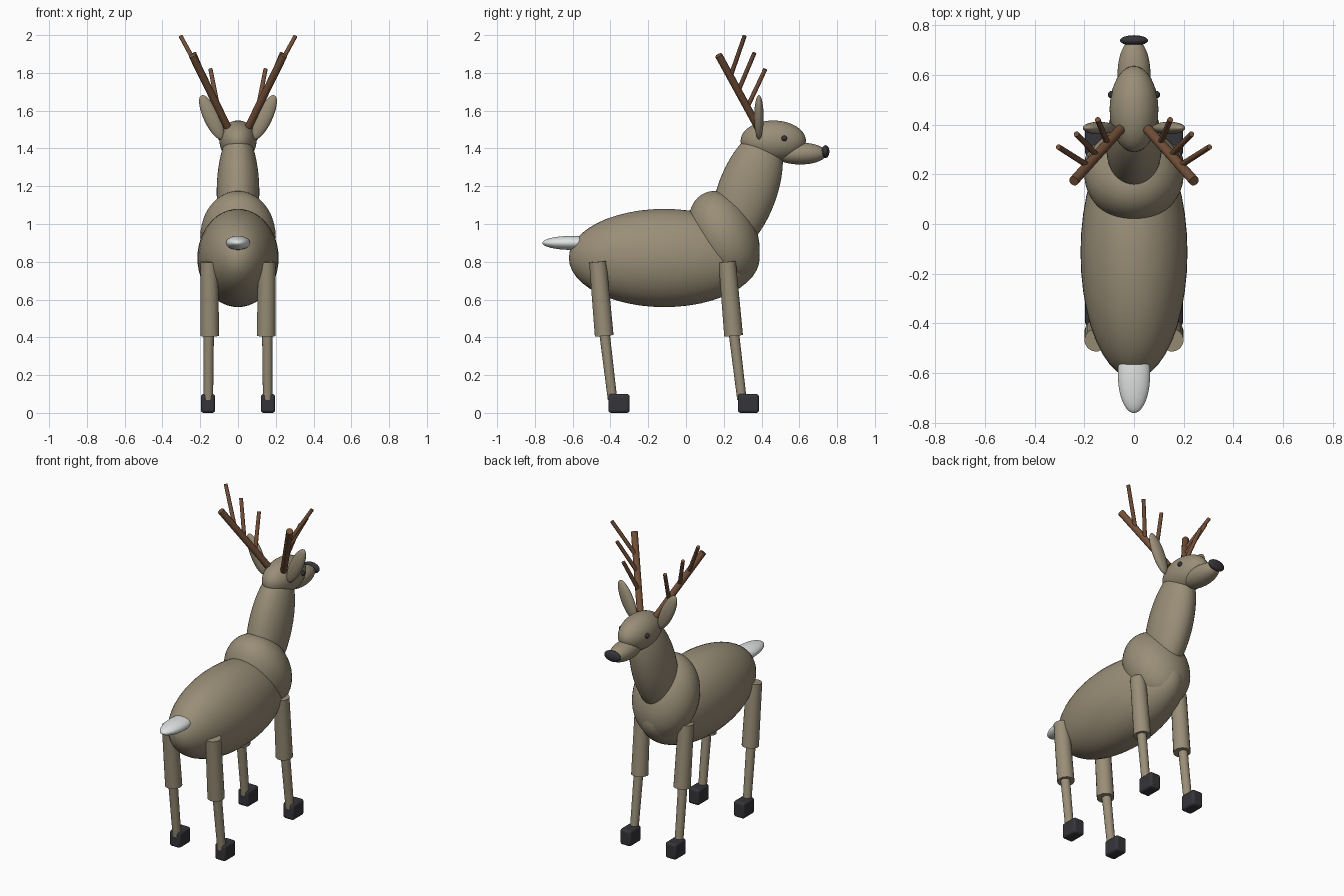
import bpy
from math import radians
from mathutils import Vector

cube = bpy.data.objects.get("Cube")
if cube:
    bpy.data.objects.remove(cube, do_unlink=True)


def material(name, rgb):
    mat = bpy.data.materials.new(name)
    mat.use_nodes = True
    colour = (*rgb, 1)
    mat.diffuse_color = colour
    mat.node_tree.nodes["Principled BSDF"].inputs["Base Color"].default_value = colour
    return mat


FUR = material("tan_fur", (0.32, 0.27, 0.185))
ANTLER = material("antler_brown", (0.17, 0.08, 0.04))
DARK = material("dark_horn", (0.035, 0.035, 0.042))
WHITE = material("tail_white", (0.75, 0.77, 0.76))


def finish(name, mat):
    obj = bpy.context.object
    obj.name = name
    obj.data.materials.append(mat)
    bpy.ops.object.shade_smooth_by_angle(angle=radians(40))
    return obj


def ellipsoid(name, mat, centre, radii, tilt=(0, 0, 0)):
    bpy.ops.mesh.primitive_uv_sphere_add(segments=40, ring_count=24, location=centre)
    obj = bpy.context.object
    obj.scale = radii
    obj.rotation_euler = [radians(a) for a in tilt]
    return finish(name, mat)


def rod(name, mat, start, end, r_start, r_end):
    start, end = Vector(start), Vector(end)
    axis = end - start
    bpy.ops.mesh.primitive_cone_add(vertices=20, radius1=r_start, radius2=r_end,
                                    depth=axis.length, location=(start + end) / 2)
    bpy.context.object.rotation_euler = axis.to_track_quat("Z", "Y").to_euler()
    return finish(name, mat)


# Trunk, neck and head
ellipsoid("body", FUR, (0, -0.115, 0.82), (0.215, 0.505, 0.26))
ellipsoid("chest", FUR, (0, 0.2, 0.93), (0.2, 0.176, 0.255), (22.8, 0, 0))
ellipsoid("neck", FUR, (0, 0.323, 1.17), (0.113, 0.157, 0.35), (-20, 0, 0))
ellipsoid("head", FUR, (0, 0.462, 1.44), (0.098, 0.173, 0.108))
ellipsoid("muzzle", FUR, (0, 0.605, 1.373), (0.066, 0.14, 0.058))
ellipsoid("nose", DARK, (0, 0.738, 1.383), (0.056, 0.021, 0.034))
ellipsoid("tail", WHITE, (0, -0.605, 0.9), (0.065, 0.155, 0.037))

for side, s in (("left", 1), ("right", -1)):
    # Eyes and ears
    ellipsoid(f"{side}_eye", DARK, (s * 0.09, 0.52, 1.453), (0.015, 0.015, 0.015))
    ellipsoid(f"{side}_ear", FUR, (s * 0.14, 0.386, 1.565), (0.042, 0.025, 0.128), (0, s * 25, 0))

    # Antlers: one beam with three tines
    base = Vector((s * 0.056, 0.38, 1.515))
    tip = Vector((s * 0.242, 0.173, 1.893))
    rod(f"{side}_antler_beam", ANTLER, base, tip, 0.02, 0.02)
    tines = ((0.27, (0.146, 0.42, 1.82)),
             (0.5, (0.232, 0.362, 1.905)),
             (0.7, (0.304, 0.31, 1.995)))
    for i, (t, (x, y, z)) in enumerate(tines):
        rod(f"{side}_antler_tine_{i + 1}", ANTLER, base.lerp(tip, t), (s * x, y, z), 0.012, 0.011)

    # Legs with hooves
    for end, y in (("front", 0.218), ("back", -0.467)):
        name = f"{side}_{end}"
        rod(f"{name}_upper_leg", FUR, (s * 0.149, y + 0.034, 0.408), (s * 0.153, y, 0.8), 0.05, 0.046)
        rod(f"{name}_lower_leg", FUR, (s * 0.157, y + 0.078, 0.07), (s * 0.155, y + 0.031, 0.46), 0.025, 0.028)
        bpy.ops.mesh.primitive_cube_add(size=1, location=(s * 0.159, y + 0.112, 0.05))
        hoof = bpy.context.object
        hoof.scale = (0.075, 0.112, 0.1)
        bpy.ops.object.transform_apply(location=False, rotation=False, scale=True)
        bevel = hoof.modifiers.new("rounded_edges", "BEVEL")
        bevel.width = 0.014
        bevel.segments = 3
        finish(f"{name}_hoof", DARK)
